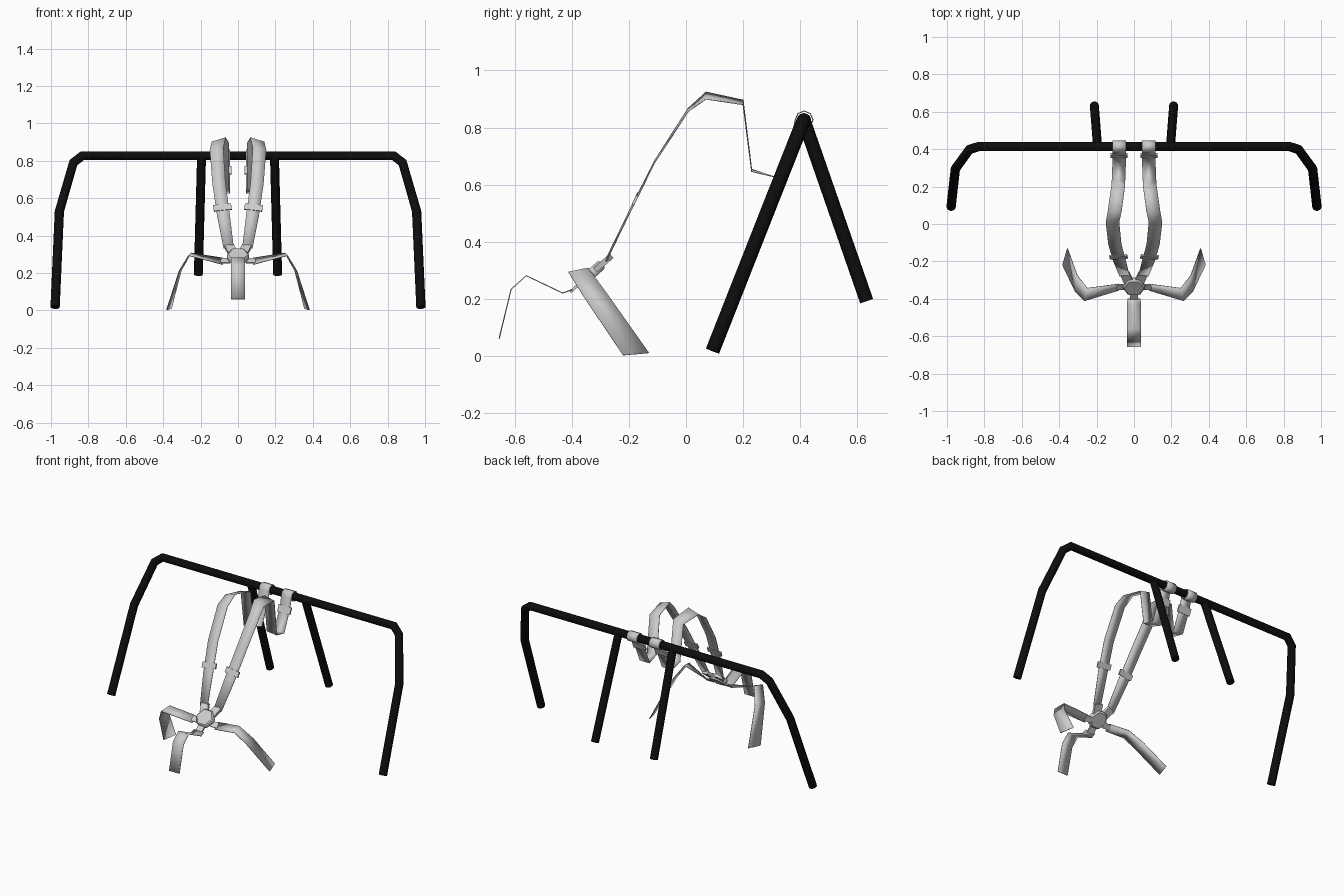
import bpy, bmesh, math
from mathutils import Vector, Matrix

if "Cube" in bpy.data.objects:
    bpy.data.objects.remove(bpy.data.objects["Cube"])

black = bpy.data.materials.new("black_paint")
black.diffuse_color = (0.004, 0.004, 0.004, 1)
black.use_nodes = True
black.node_tree.nodes["Principled BSDF"].inputs["Base Color"].default_value = black.diffuse_color


def finish(obj, angle=35):
    bpy.ops.object.select_all(action='DESELECT')
    obj.select_set(True)
    bpy.context.view_layer.objects.active = obj
    bpy.ops.object.shade_smooth_by_angle(angle=math.radians(angle))


def mesh_object(name, bm, mirror=False, thickness=0.0):
    bmesh.ops.recalc_face_normals(bm, faces=bm.faces)
    me = bpy.data.meshes.new(name)
    bm.to_mesh(me)
    bm.free()
    obj = bpy.data.objects.new(name, me)
    bpy.context.collection.objects.link(obj)
    if thickness:
        mod = obj.modifiers.new("thickness", 'SOLIDIFY')
        mod.thickness = thickness
        mod.offset = 0
    if mirror:
        obj.modifiers.new("mirror", 'MIRROR')
    finish(obj)
    return obj


def tube(name, pts, radius, mirror=False):
    cu = bpy.data.curves.new(name, 'CURVE')
    cu.dimensions = '3D'
    cu.bevel_depth = radius
    cu.bevel_resolution = 4
    cu.use_fill_caps = True
    sp = cu.splines.new('POLY')
    sp.points.add(len(pts) - 1)
    for p, co in zip(sp.points, pts):
        p.co = (*co, 1)
    obj = bpy.data.objects.new(name, cu)
    bpy.context.collection.objects.link(obj)
    bpy.ops.object.select_all(action='DESELECT')
    obj.select_set(True)
    bpy.context.view_layer.objects.active = obj
    bpy.ops.object.convert(target='MESH')
    obj = bpy.context.object
    obj.data.materials.clear()
    obj.data.materials.append(black)
    if mirror:
        obj.modifiers.new("mirror", 'MIRROR')
    finish(obj)


def ribbon(name, edges, mirror=False):
    """Strap skinned between pairs of edge points."""
    bm = bmesh.new()
    rows = [(bm.verts.new(a), bm.verts.new(b)) for a, b in edges]
    for (a, b), (c, d) in zip(rows, rows[1:]):
        bm.faces.new((a, b, d, c))
    return mesh_object(name, bm, mirror, 0.004)


def plate(name, center, size, slope, mirror=False, turn=0):
    """Small box, its length pitched by slope about x."""
    bm = bmesh.new()
    m = (Matrix.Translation(center) @ Matrix.Rotation(slope, 4, 'X')
         @ Matrix.Rotation(turn, 4, 'Z') @ Matrix.Diagonal((*size, 1)))
    bmesh.ops.create_cube(bm, size=1, matrix=m)
    return mesh_object(name, bm, mirror)


# Roll bar hoop and rear struts
half = [(0.978, 0.093, 0.017), (0.955, 0.295, 0.53), (0.88, 0.398, 0.79), (0.832, 0.414, 0.827)]
tube("roll_bar_hoop", half + [(-x, y, z) for x, y, z in reversed(half)], 0.025)
tube("rear_strut", [(0.195, 0.414, 0.822), (0.212, 0.633, 0.192)], 0.024, True)

# Shoulder straps: centre x, y, z, half width, inner-edge lift
path = [(0.05, -0.28, 0.335, 0.027, 0.004), (0.078, -0.195, 0.51, 0.034, 0.004),
        (0.102, -0.11, 0.68, 0.035, 0.003), (0.115, 0.008, 0.862, 0.036, 0.005),
        (0.103, 0.07, 0.912, 0.037, 0.012), (0.085, 0.2, 0.888, 0.036, 0.008),
        (0.083, 0.23, 0.65, 0.036, 0.004), (0.08, 0.31, 0.627, 0.036, 0),
        (0.08, 0.372, 0.77, 0.036, 0)]
for k in range(9):  # loop over the bar
    a = math.radians(180 - 45 * k)
    path.append((0.08, 0.414 + 0.031 * math.cos(a), 0.827 + 0.031 * math.sin(a), 0.036, 0))
ribbon("shoulder_strap", [((x - w, y, z + t), (x + w, y, z - t)) for x, y, z, w, t in path], True)

# Lap straps
front = [(0.08, -0.355, 0.245), (0.265, -0.412, 0.293), (0.315, -0.36, 0.21), (0.382, -0.22, 0.002)]
rear = [(0.08, -0.32, 0.28), (0.25, -0.342, 0.307), (0.303, -0.275, 0.215), (0.356, -0.13, 0.01)]
ribbon("lap_strap", list(zip(front, rear)), True)

# Crotch strap
ribbon("crotch_strap", [((-w, y, z), (w, y, z)) for w, y, z in [
    (0.035, -0.40, 0.232), (0.038, -0.432, 0.22), (0.038, -0.56, 0.281),
    (0.038, -0.613, 0.233), (0.037, -0.655, 0.06)]])

# Central buckle: tilted hexagonal disc with a chamfered face
pitch = math.radians(41)
centre = Vector((0, -0.333, 0.287))
tilt = Matrix.Translation(centre) @ Matrix.Rotation(pitch, 4, 'X')
bm = bmesh.new()
bmesh.ops.create_cone(bm, cap_ends=True, segments=6, radius1=0.062, radius2=0.062, depth=0.036,
                      matrix=tilt @ Matrix.Rotation(math.radians(30), 4, 'Z'))
co = [v.co.x for v in bm.verts]
if max(co) < 0.06:  # put the corners on the sides
    bmesh.ops.rotate(bm, cent=centre, verts=bm.verts, matrix=Matrix.Rotation(
        math.radians(30), 3, Vector((0, -math.sin(pitch), math.cos(pitch)))))
bmesh.ops.bevel(bm, geom=bm.edges[:], offset=0.008, segments=1, affect='EDGES')
mesh_object("buckle", bm)

# Buckle tongues
plate("shoulder_tongue", (0.037, -0.29, 0.325), (0.05, 0.065, 0.02), pitch, True, -0.35)
plate("lap_tongue", (0.068, -0.336, 0.265), (0.05, 0.036, 0.008), pitch, True)
plate("crotch_tongue", (0, -0.387, 0.24), (0.045, 0.05, 0.01), pitch)

# Strap adjusters
plate("shoulder_adjuster", (0.083, -0.176, 0.55), (0.096, 0.035, 0.010), math.radians(64), True, -0.12)
plate("anchor_adjuster", (0.08, 0.365, 0.75), (0.09, 0.045, 0.010), math.radians(67), True)
